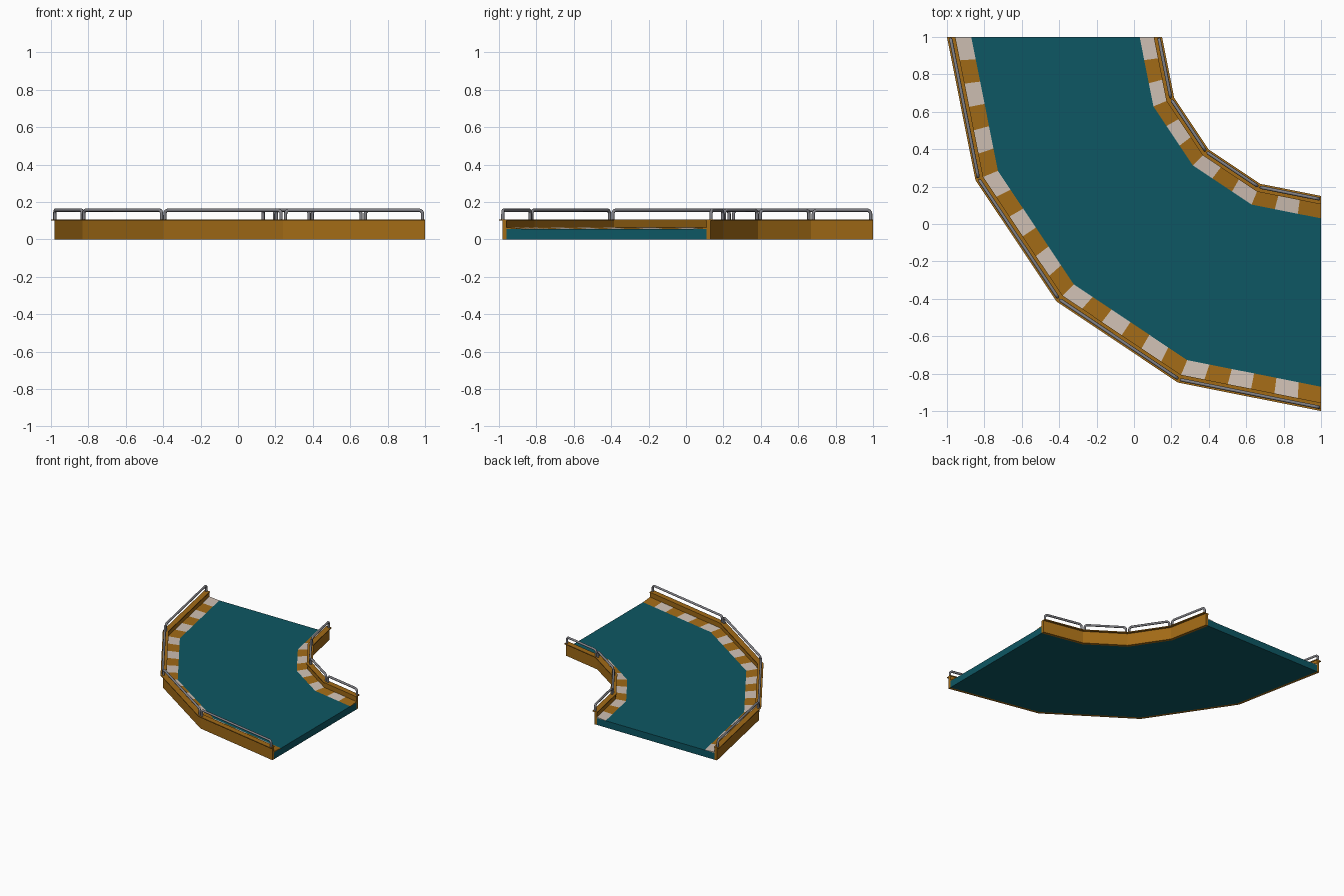
import bpy, bmesh
from math import pi, cos, sin
from mathutils import Vector

if "Cube" in bpy.data.objects:
    bpy.data.objects.remove(bpy.data.objects["Cube"])

SEGS = 4
STEP = pi / 2 / SEGS


def material(name, rgb):
    m = bpy.data.materials.new(name)
    m.diffuse_color = (*rgb, 1)
    m.use_nodes = True
    m.node_tree.nodes["Principled BSDF"].inputs["Base Color"].default_value = m.diffuse_color
    return m


OCHRE = material("ochre", (0.36, 0.145, 0.008))
TEAL = material("teal", (0.004, 0.095, 0.125))
WHITE = material("off_white", (0.62, 0.52, 0.45))
STEEL = material("steel", (0.22, 0.22, 0.24))


def polar(r, i, z):
    """Point on a faceted quarter turn about (1, 1); fractional i lies on the chord."""
    k = min(int(i), SEGS - 1)
    p = [Vector((1 - r * cos(j * STEP), 1 - r * sin(j * STEP), z)) for j in (k, k + 1)]
    return p[0].lerp(p[1], i - k)


def finish(bm, name, mats):
    bmesh.ops.recalc_face_normals(bm, faces=bm.faces)
    me = bpy.data.meshes.new(name)
    bm.to_mesh(me)
    bm.free()
    for m in mats:
        me.materials.append(m)
    ob = bpy.data.objects.new(name, me)
    bpy.context.collection.objects.link(ob)
    return ob


def sweep(name, profile, mat):
    """Sweep a closed (radius, z) profile around the bend."""
    bm = bmesh.new()
    rings = [[bm.verts.new(polar(r, i, z)) for r, z in profile] for i in range(SEGS + 1)]
    n = len(profile)
    for a, b in zip(rings, rings[1:]):
        for k in range(n):
            bm.faces.new((a[k], a[(k + 1) % n], b[(k + 1) % n], b[k]))
    bm.faces.new(rings[0])
    bm.faces.new(rings[-1])
    return finish(bm, name, [mat])


def box(r0, r1, z0, z1):
    return [(r0, z0), (r1, z0), (r1, z1), (r0, z1)]


def curb(name, r_road, r_wall, per_seg):
    """Alternating striped curb, rising slightly towards the wall."""
    bm = bmesh.new()
    n = SEGS * per_seg
    rows = [[bm.verts.new(polar(r, k / per_seg, z)) for r, z in
             ((r_road, 0.0555), (r_wall, 0.064), (r_wall, 0.0555))] for k in range(n + 1)]
    for k in range(n):
        a, b = rows[k], rows[k + 1]
        for j in range(3):
            f = bm.faces.new((a[j], a[(j + 1) % 3], b[(j + 1) % 3], b[j]))
            f.material_index = k % 2
    bm.faces.new(rows[0])
    bm.faces.new(rows[-1]).material_index = 1
    return finish(bm, name, [WHITE, OCHRE])


def rails(name, r):
    """One round-cornered tube hoop per straight section."""
    cu = bpy.data.curves.new(name, "CURVE")
    cu.dimensions = "3D"
    cu.bevel_depth = 0.009
    cu.bevel_resolution = 2
    cu.use_fill_caps = True
    top, bend, inset = 0.156, 0.02, 0.013
    for i in range(SEGS):
        p, q = polar(r, i, 0), polar(r, i + 1, 0)
        d = (q - p).normalized()
        p, q = p + d * inset, q - d * inset
        half = [(0, 0.102)] + [(bend * (1 - cos(t * pi / 8)), top - bend + bend * sin(t * pi / 8))
                               for t in range(5)]
        pts = [p + d * s + Vector((0, 0, z)) for s, z in half]
        pts += [q - d * s + Vector((0, 0, z)) for s, z in reversed(half)]
        sp = cu.splines.new("POLY")
        sp.points.add(len(pts) - 1)
        for v, co in zip(sp.points, pts):
            v.co = (*co, 1)
        sp.use_smooth = True
    cu.materials.append(STEEL)
    ob = bpy.data.objects.new(name, cu)
    bpy.context.collection.objects.link(ob)


# Road slab
sweep("road_slab", box(0.89, 1.96, 0.0, 0.0555), TEAL)

# Side walls and their overhanging caps
sweep("outer_wall", box(1.96, 1.982, 0.0, 0.101), OCHRE)
sweep("inner_wall", box(0.868, 0.89, 0.0, 0.101), OCHRE)
sweep("outer_wall_cap", box(1.955, 2.0, 0.1, 0.107), OCHRE)
sweep("inner_wall_cap", box(0.85, 0.895, 0.1, 0.107), OCHRE)

# Striped curbs
curb("outer_curb", 1.87, 1.96, 6)
curb("inner_curb", 0.97, 0.89, 3)

# Guard rails
rails("outer_guard_rails", 1.982)
rails("inner_guard_rails", 0.868)
